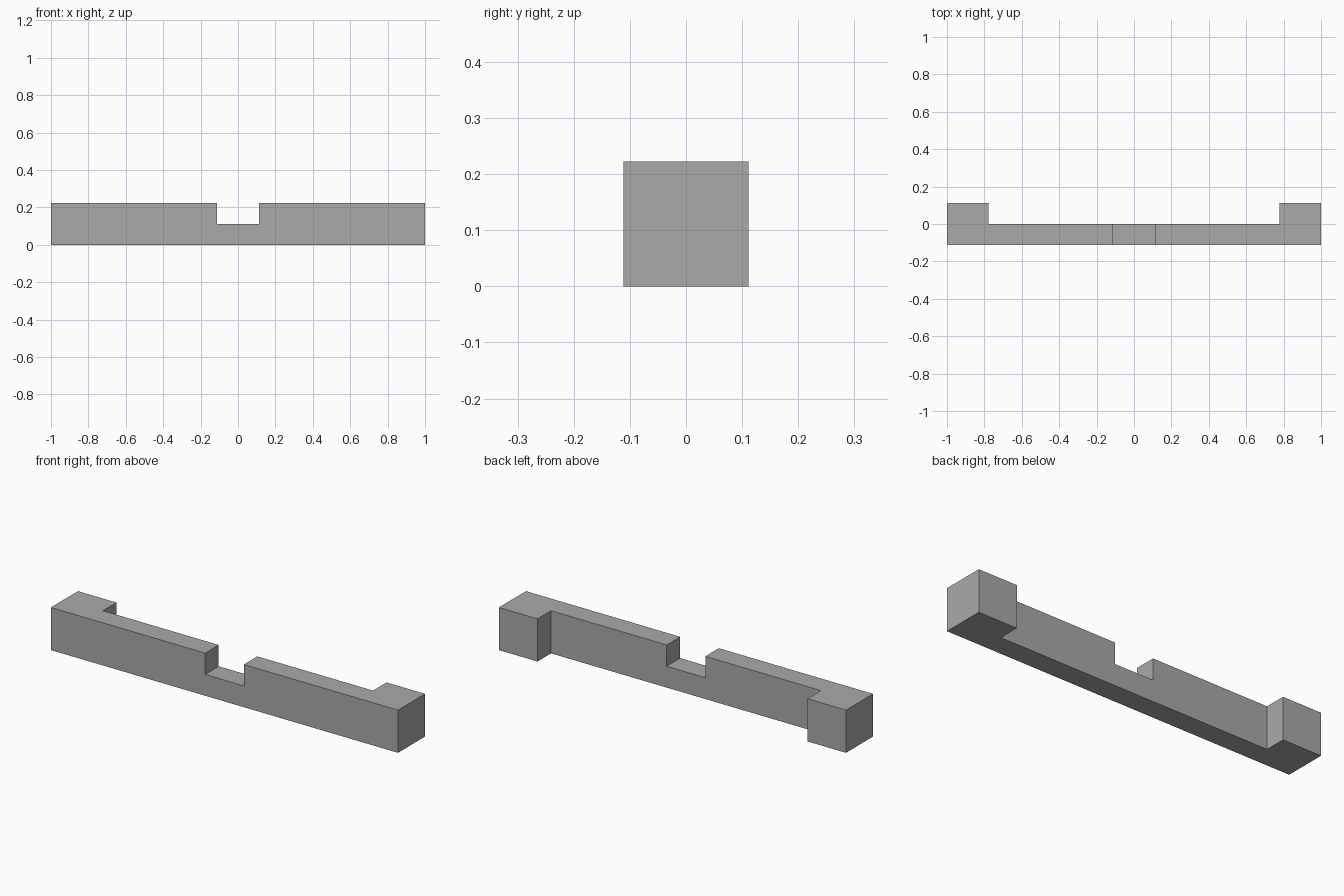
import bpy
import bmesh
from mathutils import Matrix, Vector

cube = bpy.data.objects.get("Cube")
if cube:
    bpy.data.objects.remove(cube, do_unlink=True)

U = 1 / 9            # module: the piece is 18 x 2 x 2 modules
HALF = 9 * U         # half of the length
INNER = 7 * U        # inner side of each end block

grey = bpy.data.materials.new("plain_grey")
grey.use_nodes = True
colour = (0.4, 0.4, 0.4, 1)
grey.diffuse_color = colour
grey.node_tree.nodes["Principled BSDF"].inputs["Base Color"].default_value = colour


def add_object(name, bm):
    bmesh.ops.recalc_face_normals(bm, faces=bm.faces)
    mesh = bpy.data.meshes.new(name)
    bm.to_mesh(mesh)
    bm.free()
    mesh.materials.append(grey)
    obj = bpy.data.objects.new(name, mesh)
    bpy.context.collection.objects.link(obj)
    return obj


# Bar with an end block at each side: U-shaped plan pulled up
half_plan = [(HALF, -U), (HALF, U), (INNER, U), (INNER, 0)]
plan = half_plan + [(-x, y) for x, y in reversed(half_plan)]
bm = bmesh.new()
base = bm.faces.new([bm.verts.new((x, y, 0)) for x, y in plan])
top = bmesh.ops.extrude_face_region(bm, geom=[base], use_keep_orig=True)["geom"]
bmesh.ops.translate(bm, vec=Vector((0, 0, 2 * U)),
                    verts=[v for v in top if isinstance(v, bmesh.types.BMVert)])
bar = add_object("notched_bar", bm)

# Square notch in the middle of the upper edge
bm = bmesh.new()
bmesh.ops.create_cube(bm, size=1, matrix=Matrix.Translation((0, 0, 2 * U))
                      @ Matrix.Diagonal((2 * U, 4 * U, 2 * U, 1)))
cutter = add_object("notch_cutter", bm)
cutter.hide_render = True

notch = bar.modifiers.new("notch", 'BOOLEAN')
notch.operation = 'DIFFERENCE'
notch.solver = 'EXACT'
notch.object = cutter
bpy.context.view_layer.objects.active = bar
bpy.ops.object.modifier_apply(modifier=notch.name)
bpy.data.objects.remove(cutter, do_unlink=True)
